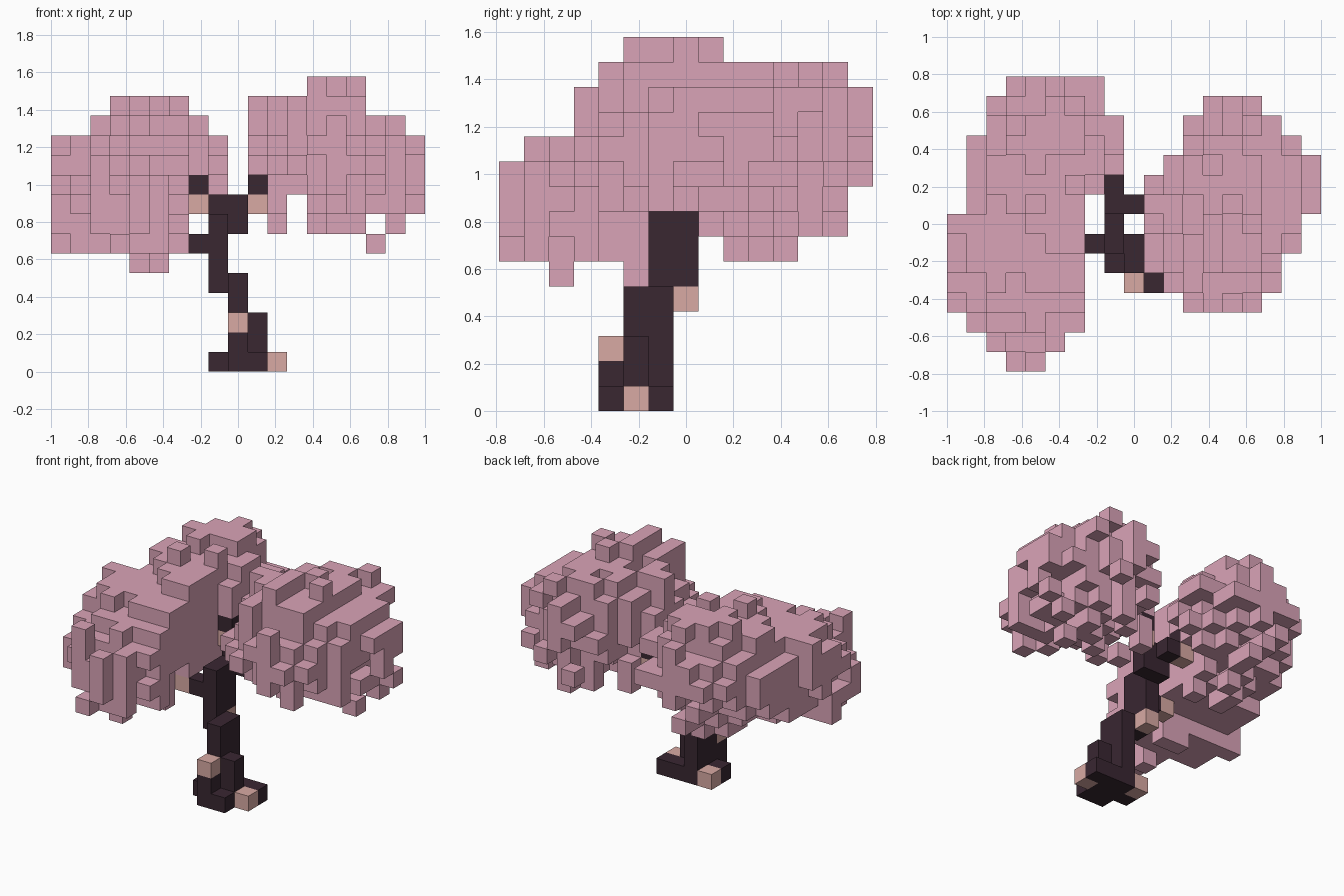
import bpy
import bmesh
import random
from itertools import product
from mathutils import Vector

random.seed(7)
if "Cube" in bpy.data.objects:
    bpy.data.objects.remove(bpy.data.objects["Cube"], do_unlink=True)

S = 2 / 19                               # edge of one block
ORIGIN = Vector((-9.5, -7.5, 0))         # grid corner, in blocks
STEPS = [(1, 0, 0), (-1, 0, 0), (0, 1, 0), (0, -1, 0), (0, 0, 1), (0, 0, -1)]


def material(name, colour):
    m = bpy.data.materials.new(name)
    m.use_nodes = True
    m.diffuse_color = (*colour, 1)
    bsdf = m.node_tree.nodes["Principled BSDF"]
    bsdf.inputs["Base Color"].default_value = (*colour, 1)
    bsdf.inputs["Roughness"].default_value = 0.9
    return m


BLOSSOM = material("blossom pink", (0.70, 0.37, 0.475))
BARK = material("dark bark", (0.041, 0.02, 0.031))
CUT_WOOD = material("pale wood", (0.69, 0.40, 0.37))


def block_object(name, cells, mat):
    """Outer skin of a set of grid cells."""
    bm = bmesh.new()
    corners = {}

    def corner(p):
        key = tuple(round(c) for c in p)
        if key not in corners:
            corners[key] = bm.verts.new((Vector(key) + ORIGIN) * S)
        return corners[key]

    for cell in sorted(cells):
        base = Vector(cell)
        for axis, side in product(range(3), (0, 1)):
            n, u, v = (Vector([float(a == (axis + t) % 3) for a in range(3)])
                       for t in range(3))
            step = n if side else -n
            if tuple(round(c) for c in base + step) in cells:
                continue
            p = base + n * side
            ring = [p, p + u, p + u + v, p + v]
            if not side:
                ring.reverse()
            bm.faces.new([corner(q) for q in ring])
    mesh = bpy.data.meshes.new(name)
    bm.to_mesh(mesh)
    bm.free()
    mesh.materials.append(mat)
    obj = bpy.data.objects.new(name, mesh)
    bpy.context.collection.objects.link(obj)


def boxes(*spans):
    """Cells of boxes given as low corner and block counts."""
    return {(x + i, y + j, z + k) for x, y, z, w, d, h in spans
            for i, j, k in product(range(w), range(d), range(h))}


# Trunk, roots and branches
roots = boxes((9, 4, 0, 2, 1, 1), (9, 4, 1, 1, 1, 1), (8, 5, 0, 1, 1, 1),
              (10, 5, 0, 1, 1, 3), (10, 6, 0, 2, 1, 1))
trunk = boxes((9, 5, 0, 1, 2, 5), (8, 6, 4, 1, 1, 4), (8, 7, 5, 1, 1, 3))
branches = boxes((7, 6, 6, 1, 1, 1), (8, 8, 7, 2, 1, 2), (8, 9, 8, 1, 1, 1),
                 (7, 9, 9, 1, 1, 1), (10, 9, 9, 1, 1, 1))
stubs = {(9, 4, 2), (11, 5, 0), (8, 6, 0), (8, 7, 4),
         (6, 6, 6), (7, 9, 8), (10, 9, 8)}
wood = roots | trunk | branches
block_object("trunk", wood, BARK)
block_object("branch_stubs", stubs, CUT_WOOD)


def canopy(centre, radii, lean, first, plan, front, side, gap):
    """Leaning ellipsoid of blocks with loose blocks grown on its skin.

    plan holds x spans per y row, front x spans and side y spans per level."""
    y0, z0 = first
    room = {}
    for (dj, (a, b)), (dk, (c, d)) in product(enumerate(plan), enumerate(front)):
        j, k = y0 + dj, z0 + dk
        lo, hi = side[dk]
        if not lo <= j <= hi:
            continue
        for i in range(max(a, c), min(b, d) + 1):
            if gap(i, j, k) or (i, j, k) in wood | stubs:
                continue
            t = j - centre[1]
            off = (i - centre[0] - lean[0] * t, t, k - centre[2] - lean[1] * t)
            room[i, j, k] = sum((o / r) ** 2 for o, r in zip(off, radii))
    cells = {c for c, f in room.items() if f < 1}
    # Two thin layers of single blocks
    for chance in (0.45, 0.12):
        skin = {tuple(a + b for a, b in zip(c, s)) for c in cells for s in STEPS}
        cells |= {c for c in sorted(skin - cells)
                  if c in room and random.random() < chance}
    # Fill every outline with one of its inner blocks
    for drop in range(3):
        best = {}
        for c, f in room.items():
            key = c[:drop] + c[drop + 1:]
            score = 0 if c in cells else f + random.random() * 0.4
            if key not in best or score < best[key][0]:
                best[key] = (score, c)
        cells |= {c for score, c in best.values()}
    return cells


# Long leaning canopy on the -x side
long_canopy = canopy(
    (4, 7, 9.0), (3.5, 6.9, 3.1), (0.1, 0.25), (0, 5),
    plan=[(3, 4), (2, 5), (1, 6), (0, 6), (0, 6), (0, 6), (0, 6), (0, 6),
          (1, 6), (1, 7), (1, 8), (1, 8), (2, 8), (2, 7), (3, 7)],
    front=[(4, 5), (0, 6), (0, 6), (0, 7), (0, 8), (0, 8), (0, 8), (2, 7), (3, 6)],
    side=[(2, 5), (0, 11), (0, 13), (0, 13), (0, 14), (1, 14), (4, 14),
          (6, 14), (8, 13)],
    gap=lambda i, j, k: (k == 5 and j in (3, 4)) or (k == 6 and 6 <= j <= 8)
    or (k in (8, 9) and i == 7 and j < 10) or (i == 6 and j in (4, 5) and k < 8))
block_object("long_canopy", long_canopy, BLOSSOM)

# Round canopy on the +x side
round_canopy = canopy(
    (14, 8, 10.6), (3.6, 4.6, 2.8), (0.05, 0.0), (3, 6),
    plan=[(12, 15), (11, 16), (10, 16), (10, 17), (10, 17), (10, 18), (10, 18),
          (11, 18), (12, 17), (12, 16), (13, 15)],
    front=[(16, 16), (11, 17), (11, 18), (11, 18), (10, 18), (10, 18), (10, 17),
           (10, 15), (13, 15)],
    side=[(9, 11), (8, 12), (4, 13), (3, 13), (3, 13), (3, 13), (3, 13),
          (4, 12), (5, 8)],
    gap=lambda i, j, k: (k < 9 and i == 12) or (k == 7 and i == 16)
    or (k == 6 and j != 9))
block_object("round_canopy", round_canopy | {(11, 10, 7), (11, 10, 8)}, BLOSSOM)
